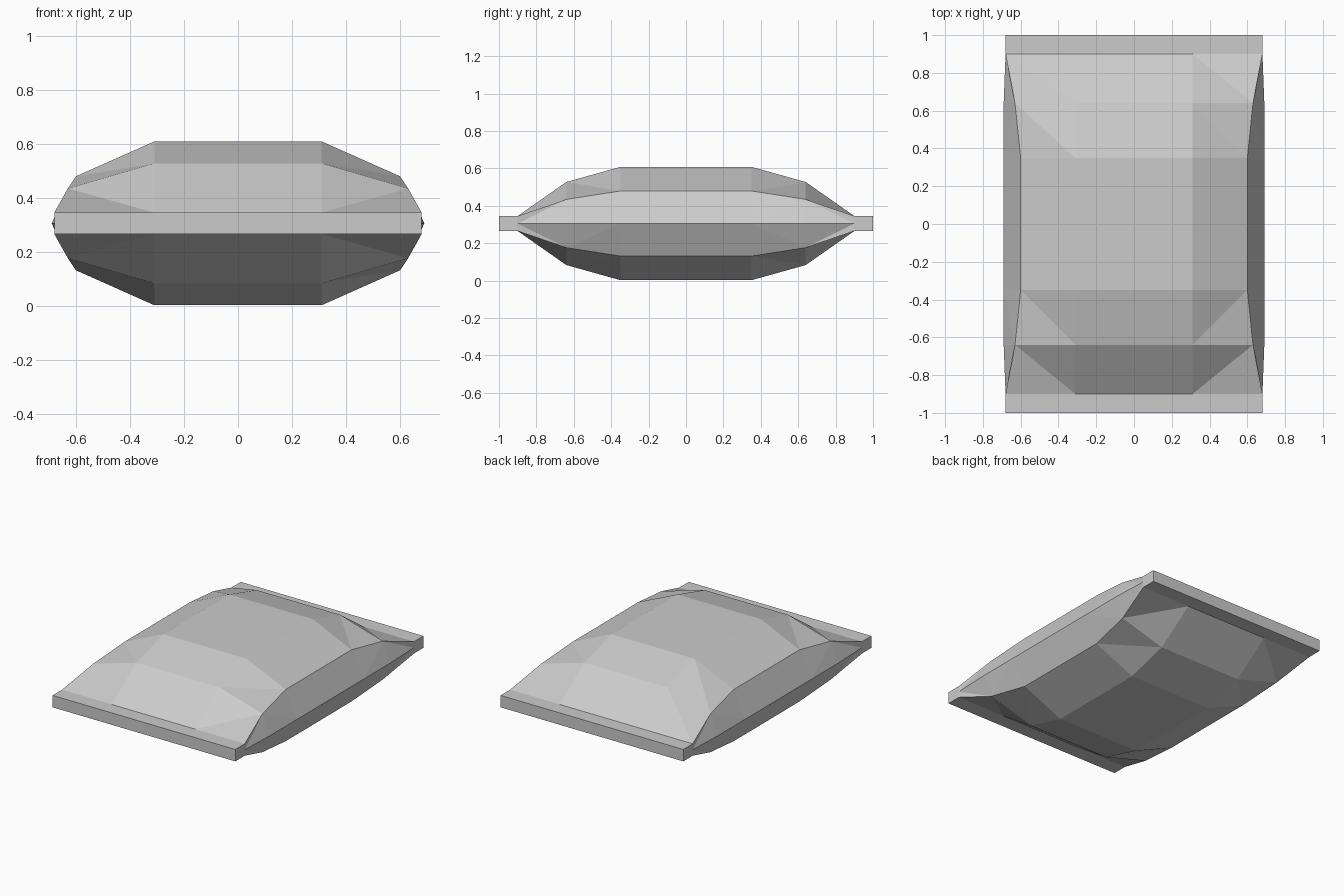
import bpy
import bmesh

cube = bpy.data.objects.get("Cube")
if cube:
    bpy.data.objects.remove(cube, do_unlink=True)

MID_Z = 0.305      # height of the side fold
PANEL_X = 0.31     # half width of the flat central panel

# Cross-sections: y, panel height, shoulder x, shoulder height, side fold x
HALF = [
    (0.35, 0.303, 0.60, 0.174, 0.69),
    (0.64, 0.222, 0.63, 0.129, 0.69),
    (0.90, 0.040, 0.68, 0.040, 0.68),
    (1.00, 0.040, 0.68, 0.040, 0.68),
]
SECTIONS = [(-s[0], *s[1:]) for s in reversed(HALF)] + HALF


def ring(bm, section):
    """One closed cross-section, mirrored in x and about the fold."""
    y, ph, sx, sh, fx = section
    right = [(PANEL_X, ph), (sx, sh), (fx, 0), (sx, -sh), (PANEL_X, -ph)]
    left = [(-x, -z) for x, z in right]
    return [bm.verts.new((x, y, MID_Z + z)) for x, z in right + left]


def skin(bm, near, far, band, back):
    """Join two rings; near is the one closer to the middle."""
    n = len(near)
    for i in range(n):
        j = (i + 1) % n
        a, b, c, d = near[i], near[j], far[j], far[i]
        col = i % 5
        if band not in (1, 2) or col == 4:
            bm.faces.new((a, b, c, d))
            continue
        # Crease each soft corner from its inner far point to its outer near one
        first_is_inner = col in (0, 2)
        if col in (1, 2):
            first_is_inner = (col == 2) == (band == 2)
        elif back and i in (8, 0 + 3 + 5):
            first_is_inner = not first_is_inner
        elif col == 3:
            first_is_inner = False
        if first_is_inner:
            tris = ((a, b, d), (b, c, d))
        else:
            tris = ((a, b, c), (a, c, d))
        for t in tris:
            bm.faces.new(t)


# Pillow-shaped pouch with a flat seal strip at each end
bm = bmesh.new()
rings = [ring(bm, s) for s in SECTIONS]
skin(bm, rings[3], rings[4], 0, False)
for band in (1, 2, 3):
    skin(bm, rings[4 - band], rings[3 - band], band, False)
    skin(bm, rings[3 + band], rings[4 + band], band, True)
bm.faces.new(rings[0])
bm.faces.new(rings[-1])
bmesh.ops.recalc_face_normals(bm, faces=bm.faces)

mesh = bpy.data.meshes.new("pouch")
bm.to_mesh(mesh)
bm.free()
pouch = bpy.data.objects.new("pouch", mesh)
bpy.context.collection.objects.link(pouch)

# Plain light grey film
film = bpy.data.materials.new("light_grey_film")
film.use_nodes = True
grey = (0.6, 0.6, 0.6, 1.0)
film.diffuse_color = grey
film.node_tree.nodes["Principled BSDF"].inputs["Base Color"].default_value = grey
mesh.materials.append(film)
